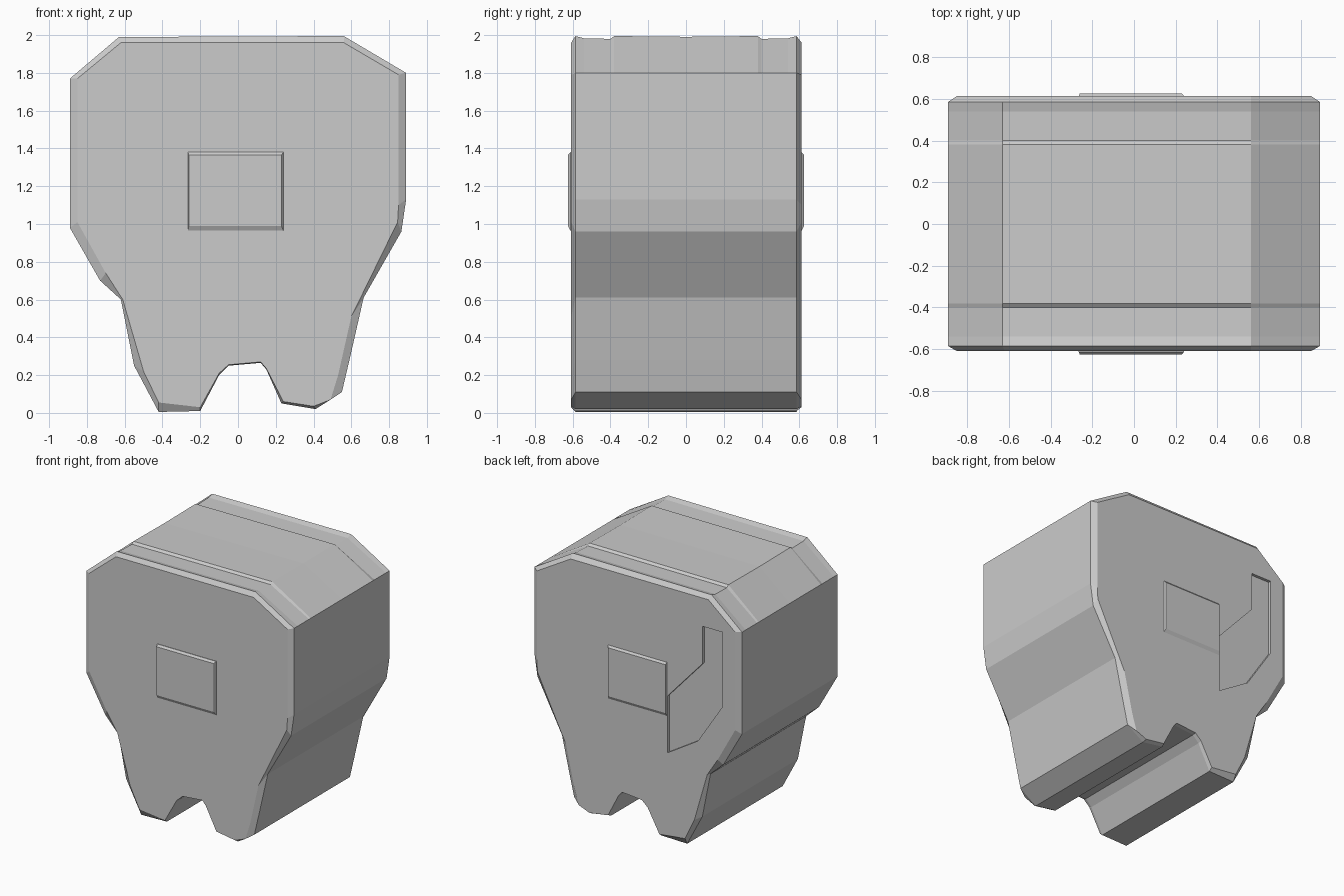
import bpy, bmesh

if "Cube" in bpy.data.objects:
    bpy.data.objects.remove(bpy.data.objects["Cube"])

# Outer silhouette and the slightly smaller outline of the flat end faces (x, z)
OUTER = [(-0.63, 1.99), (0.56, 1.995), (0.89, 1.80), (0.89, 1.13), (0.865, 0.96),
         (0.665, 0.61), (0.59, 0.28), (0.55, 0.11), (0.41, 0.02), (0.23, 0.05),
         (0.15, 0.23), (0.12, 0.265), (-0.05, 0.25), (-0.10, 0.20), (-0.20, 0.01),
         (-0.42, 0.005), (-0.55, 0.25), (-0.62, 0.60), (-0.73, 0.70), (-0.89, 0.98),
         (-0.89, 1.77)]
INNER = [(-0.62, 1.96), (0.56, 1.96), (0.85, 1.79), (0.85, 1.10), (0.845, 1.01),
         (0.60, 0.51), (0.53, 0.20), (0.49, 0.07), (0.40, 0.035), (0.24, 0.06),
         (0.15, 0.235), (0.12, 0.27), (-0.05, 0.255), (-0.10, 0.21), (-0.20, 0.03),
         (-0.42, 0.055), (-0.50, 0.22), (-0.61, 0.60), (-0.70, 0.74), (-0.85, 1.01),
         (-0.85, 1.77)]


def loft(name, sections):
    """Skin a list of (y, outline) sections and cap both ends."""
    bm = bmesh.new()
    rings = [[bm.verts.new((x, y, z)) for x, z in pts] for y, pts in sections]
    n = len(rings[0])
    for a, b in zip(rings, rings[1:]):
        for i in range(n):
            j = (i + 1) % n
            bm.faces.new((a[i], a[j], b[j], b[i]))
    bm.faces.new(rings[0])
    bm.faces.new(rings[-1])
    bmesh.ops.recalc_face_normals(bm, faces=bm.faces)
    mesh = bpy.data.meshes.new(name)
    bm.to_mesh(mesh)
    bm.free()
    obj = bpy.data.objects.new(name, mesh)
    bpy.context.collection.objects.link(obj)
    return obj


def lowered(dz):
    """Outer outline with its top edge dropped a little."""
    return [(x, z - dz if z > 1.9 else z) for x, z in OUTER]


# Body with bevelled rims and shallow grooves across the top
body = loft("body", [(-0.608, INNER), (-0.585, OUTER), (-0.54, lowered(0.012)),
                     (-0.40, lowered(0.015)), (-0.38, OUTER), (0.0, lowered(0.004)),
                     (0.38, OUTER), (0.40, lowered(0.015)), (0.54, lowered(0.012)),
                     (0.585, OUTER), (0.612, INNER)])

# Shallow angular dent on the back face
dent = [(-0.57, 1.74), (-0.57, 1.45), (-0.27, 1.12), (-0.27, 0.68),
        (-0.53, 0.84), (-0.74, 1.16), (-0.74, 1.74)]
cutter = loft("dent_cutter", [(0.59, dent), (0.70, dent)])
cutter.hide_render = True
cutter.hide_viewport = True
cutter.display_type = 'WIRE'
mod = body.modifiers.new("dent", 'BOOLEAN')
mod.operation = 'DIFFERENCE'
mod.solver = 'EXACT'
mod.object = cutter


# Raised rectangular plates, front and back
def rect(x0, x1, z0, z1):
    return [(x0, z1), (x1, z1), (x1, z0), (x0, z0)]


for name, s in (("front_plate", -1), ("back_plate", 1)):
    loft(name, [(s * 0.58, rect(-0.265, 0.24, 0.965, 1.38)),
                (s * 0.612, rect(-0.265, 0.24, 0.965, 1.38)),
                (s * 0.625, rect(-0.26, 0.23, 0.99, 1.365))])
